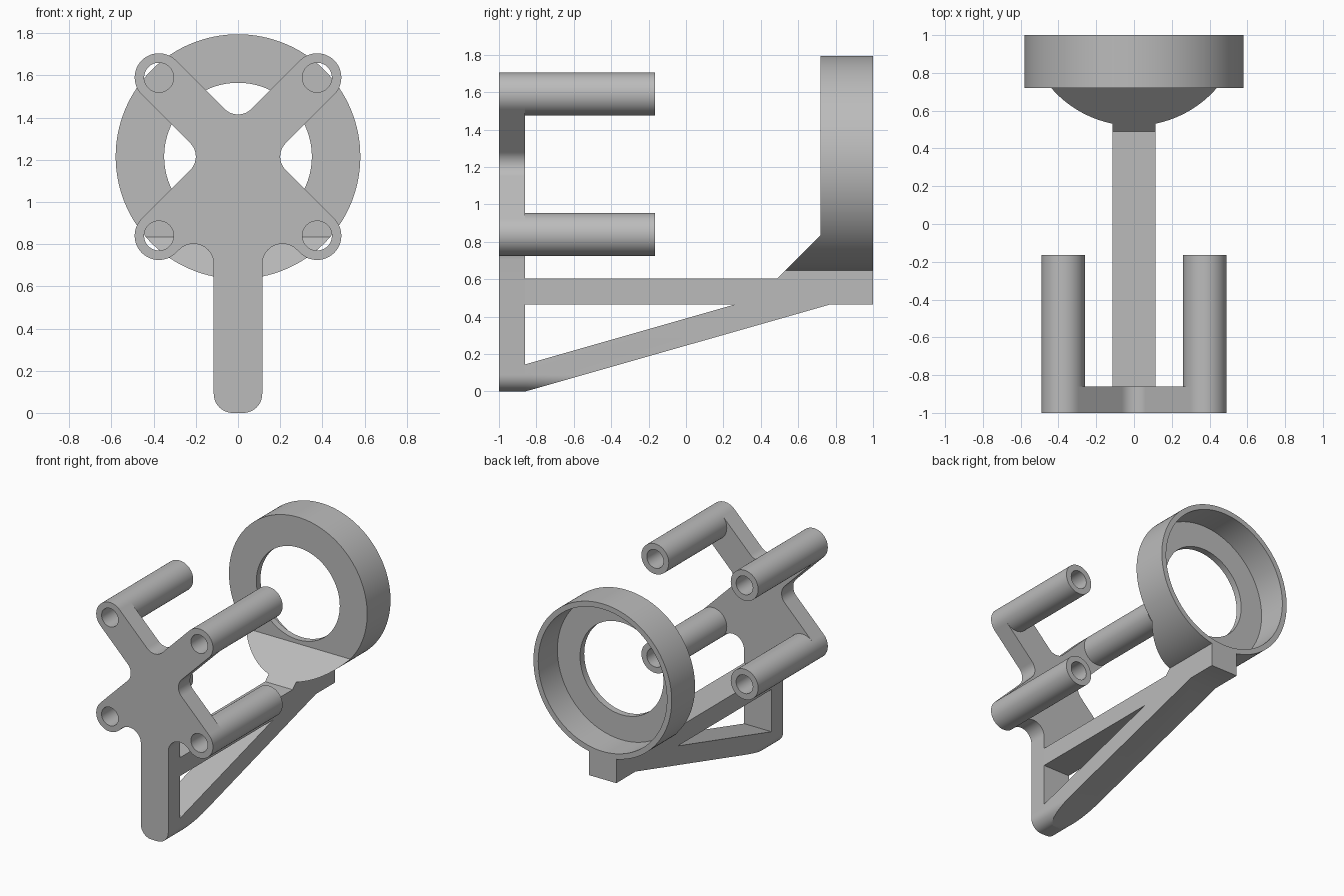
import bpy, bmesh, math
from mathutils import Vector

cube = bpy.data.objects.get("Cube")
if cube:
    bpy.data.objects.remove(cube)

grey = bpy.data.materials.new("plain grey")
grey.use_nodes = True
grey.diffuse_color = (0.5, 0.5, 0.5, 1)
grey.node_tree.nodes["Principled BSDF"].inputs["Base Color"].default_value = (0.5, 0.5, 0.5, 1)

HUB = 1.215      # height of ring and cross centre
ARM = 0.375      # post offset from the centre
W = 0.115        # half width of arms, posts and spine
FRONT, PLATE_BACK, POST_END = -1.0, -0.86, -0.165
RING_FRONT, RING_R = 0.72, 0.58


def finish(name, bm):
    bmesh.ops.remove_doubles(bm, verts=bm.verts, dist=1e-5)
    bmesh.ops.recalc_face_normals(bm, faces=bm.faces)
    mesh = bpy.data.meshes.new(name)
    bm.to_mesh(mesh)
    bm.free()
    mesh.materials.append(grey)
    obj = bpy.data.objects.new(name, mesh)
    bpy.context.collection.objects.link(obj)
    return obj


def smooth(obj):
    bpy.ops.object.select_all(action='DESELECT')
    obj.select_set(True)
    bpy.context.view_layer.objects.active = obj
    bpy.ops.object.shade_smooth_by_angle(angle=math.radians(30))


def prism(name, points, direction):
    """Extrude a closed 3D outline along a direction."""
    bm = bmesh.new()
    face = bm.faces.new([bm.verts.new(p) for p in points])
    out = bmesh.ops.extrude_face_region(bm, geom=[face], use_keep_orig=True)
    moved = [v for v in out["geom"] if isinstance(v, bmesh.types.BMVert)]
    bmesh.ops.translate(bm, verts=moved, vec=direction)
    return finish(name, bm)


def rounded(corners, steps=12):
    """Fillet each (x, z, radius) corner of a closed outline."""
    pts = []
    for i, (x, z, r) in enumerate(corners):
        p = Vector((x, z))
        a = (Vector(corners[i - 1][:2]) - p).normalized()
        b = (Vector(corners[(i + 1) % len(corners)][:2]) - p).normalized()
        half = a.angle(b) / 2
        centre = p + (a + b).normalized() * (r / math.sin(half))
        start = p + a * (r / math.tan(half)) - centre
        end = p + b * (r / math.tan(half)) - centre
        sweep = math.pi - 2 * half
        for k in range(steps + 1):
            t = k / steps
            q = centre + (start * math.sin((1 - t) * sweep) + end * math.sin(t * sweep)) / math.sin(sweep)
            if not pts or (q - pts[-1]).length > 1e-4:
                pts.append(q)
    return pts


def lathe(name, profile, x, z, steps=96):
    """Spin a closed (radius, y) profile about an axis along y."""
    bm = bmesh.new()
    rings = []
    for k in range(steps):
        a = 2 * math.pi * k / steps
        rings.append([bm.verts.new((x + r * math.cos(a), y, z + r * math.sin(a))) for r, y in profile])
    n = len(profile)
    for k in range(steps):
        p, q = rings[k], rings[(k + 1) % steps]
        for j in range(n):
            bm.faces.new((p[j], p[(j + 1) % n], q[(j + 1) % n], q[j]))
    obj = finish(name, bm)
    smooth(obj)
    return obj


def cylinder(name, r, y0, y1, x, z, steps=96):
    ring = [(x + r * math.cos(2 * math.pi * k / steps), y0,
             z + r * math.sin(2 * math.pi * k / steps)) for k in range(steps)]
    return prism(name, ring, (0, y1 - y0, 0))


def boolean(obj, cutter, operation):
    mod = obj.modifiers.new("cut", 'BOOLEAN')
    mod.operation, mod.object, mod.solver = operation, cutter, 'EXACT'
    bpy.context.view_layer.objects.active = obj
    bpy.ops.object.modifier_apply(modifier=mod.name)
    bpy.data.objects.remove(cutter)


# Front plate: cross arms and spine as one filleted outline
valley = W * math.sqrt(2)
d = ARM + W * math.sqrt(2)
low, high = HUB - d, HUB + d
right = [(W, 0, 0.09), (W, HUB - valley - W, 0.096),
         (ARM, low, W), (d, HUB - ARM, W),
         (valley, HUB, 0.09),
         (d, HUB + ARM, W), (ARM, high, W)]
outline = right + [(0, HUB + valley, 0.09)] + [(-x, z, r) for x, z, r in reversed(right)]
plate = prism("front_plate", [(p.x, FRONT, p.y) for p in rounded(outline)],
              (0, PLATE_BACK - FRONT, 0))

# Hollow posts, with matching holes through the plate
for sx, side in ((1, "left"), (-1, "right")):
    for sz, level in ((1, "upper"), (-1, "lower")):
        x, z = sx * ARM, HUB + sz * ARM
        boolean(plate, cylinder("hole_cutter", 0.07, -1.2, -0.7, x, z, 48), 'DIFFERENCE')
        lathe(f"{level}_{side}_post", [(0.07, PLATE_BACK), (W, PLATE_BACK),
                                       (W, POST_END), (0.07, POST_END)], x, z, 48)
smooth(plate)

# Holder ring, recessed from the back
lathe("holder_ring", [(0.35, RING_FRONT), (RING_R, RING_FRONT), (RING_R, 1),
                      (0.54, 1), (0.54, 0.77), (0.35, 0.77)], 0, HUB, 128)

# Sloped foot in front of the ring
foot = cylinder("ring_foot", RING_R, 0.4, RING_FRONT, 0, HUB, 128)
bm = bmesh.new()
bm.from_mesh(foot.data)
bmesh.ops.bisect_plane(bm, geom=bm.verts[:] + bm.edges[:] + bm.faces[:],
                       plane_co=(0, RING_FRONT, 0.835), plane_no=(0, -1, 1), clear_outer=True)
bmesh.ops.holes_fill(bm, edges=[e for e in bm.edges if e.is_boundary])
bmesh.ops.recalc_face_normals(bm, faces=bm.faces)
bm.to_mesh(foot.data)
bm.free()
smooth(foot)

# Horizontal beam with diagonal brace, rounded underneath like the spine
side = [(PLATE_BACK, 0.605), (0.49, 0.605), (0.533, 0.648), (1, 0.648), (1, 0.465),
        (0.77, 0.465), (PLATE_BACK, 0), (PLATE_BACK, 0.145), (0.26, 0.465), (PLATE_BACK, 0.465)]
beam = prism("beam_and_brace", [(-W, y, z) for y, z in side], (2 * W, 0, 0))
column = rounded([(W, 0, 0.09), (W, 1, 0.01), (-W, 1, 0.01), (-W, 0, 0.09)])
boolean(beam, prism("column_cutter", [(p.x, -1.2, p.y) for p in column], (0, 2.4, 0)), 'INTERSECT')
smooth(beam)
